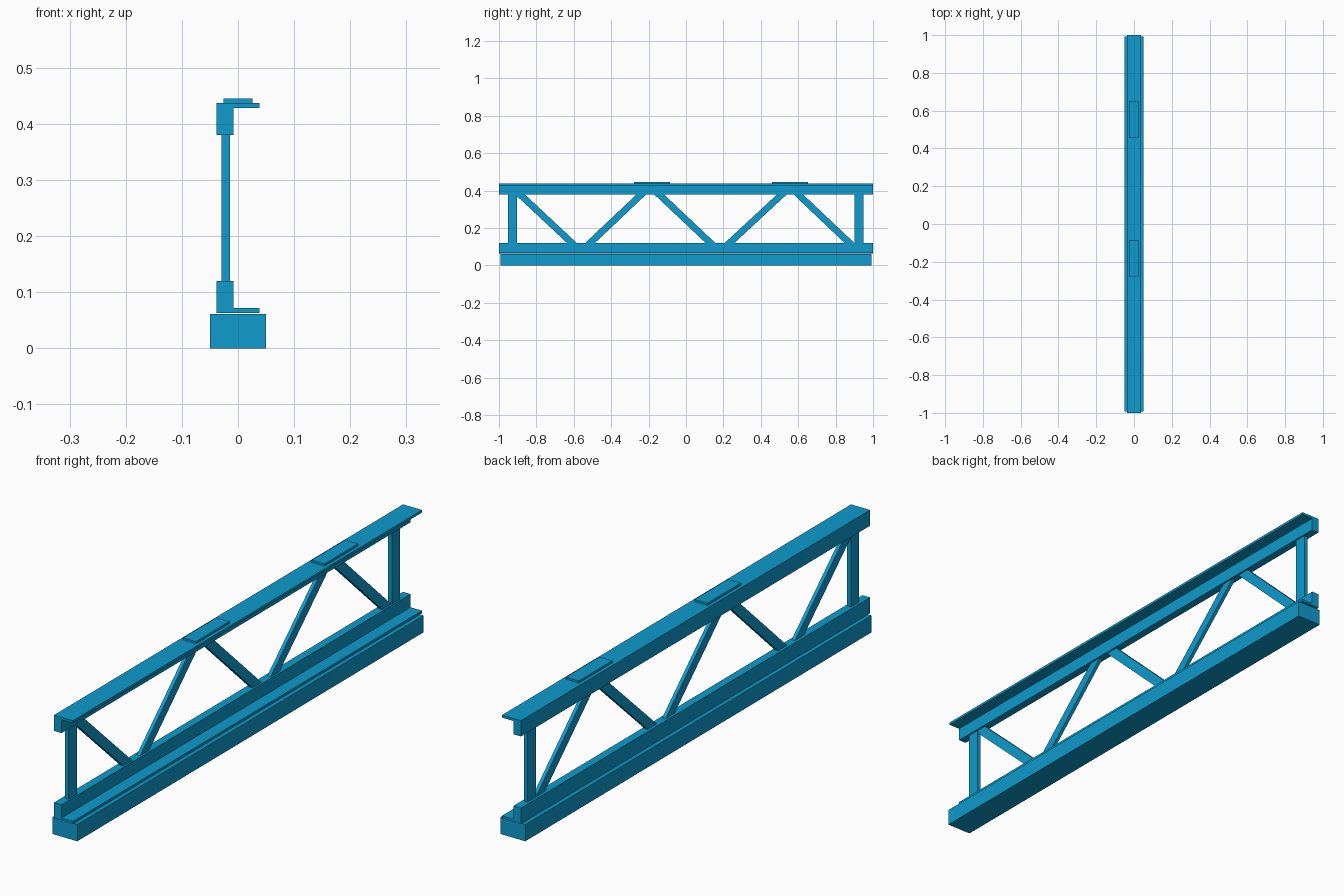
import bpy
import bmesh
from mathutils import Vector

cube = bpy.data.objects.get("Cube")
if cube:
    bpy.data.objects.remove(cube, do_unlink=True)

# Single paint colour
paint = bpy.data.materials.new("blue_paint")
paint.use_nodes = True
COLOUR = (0.0044, 0.33, 0.61, 1)
paint.diffuse_color = COLOUR
for node in paint.node_tree.nodes:
    if node.type == 'BSDF_PRINCIPLED':
        node.inputs["Base Color"].default_value = COLOUR


def prism(name, points, sweep):
    """Extrude a closed flat outline along the sweep vector."""
    bm = bmesh.new()
    face = bm.faces.new([bm.verts.new(p) for p in points])
    result = bmesh.ops.extrude_face_region(bm, geom=[face], use_keep_orig=True)
    moved = [g for g in result["geom"] if isinstance(g, bmesh.types.BMVert)]
    bmesh.ops.translate(bm, verts=moved, vec=Vector(sweep))
    bmesh.ops.recalc_face_normals(bm, faces=bm.faces)
    mesh = bpy.data.meshes.new(name)
    bm.to_mesh(mesh)
    bm.free()
    mesh.materials.append(paint)
    obj = bpy.data.objects.new(name, mesh)
    bpy.context.collection.objects.link(obj)
    return obj


def box(name, x0, x1, y0, y1, z0, z1):
    outline = [(x0, y0, z0), (x1, y0, z0), (x1, y0, z1), (x0, y0, z1)]
    return prism(name, outline, (0, y1 - y0, 0))


def chord(name, outer_z, flange_z, web_z):
    """Full-length angle rail: thick web on the right, thin flange to the left."""
    left, inner, right = 0.038, -0.008, -0.038
    outline = [(right, outer_z), (left, outer_z), (left, flange_z),
               (inner, flange_z), (inner, web_z), (right, web_z)]
    return prism(name, [(x, -1, z) for x, z in outline], (0, 2, 0))


LOW, HIGH = 0.12, 0.38

# Base beam and the two rails
box("base_beam", -0.05, 0.05, -0.992, 0.992, 0, 0.061)
chord("bottom_rail", 0.063, 0.072, LOW)
chord("top_rail", 0.437, 0.428, HIGH)

# End posts
for name, y in (("front_post", -0.927), ("back_post", 0.925)):
    box(name, -0.029, -0.014, y - 0.024, y + 0.024, LOW, HIGH)

# Zigzag diagonals: y at the bottom and y at the top
braces = [(-0.61, -0.888), (-0.513, -0.238), (0.131, -0.144),
          (0.233, 0.513), (0.874, 0.6)]
HALF = 0.026
for i, (yb, yt) in enumerate(braces, 1):
    outline = [(yb - HALF, LOW), (yb + HALF, LOW),
               (yt + HALF, HIGH), (yt - HALF, HIGH)]
    prism(f"diagonal_brace_{i}", [(-0.028, y, z) for y, z in outline],
          (0.013, 0, 0))

# Mounting pads on the top rail
for name, y in (("front_pad", -0.182), ("back_pad", 0.555)):
    box(name, -0.026, 0.026, y - 0.096, y + 0.096, 0.437, 0.445)
